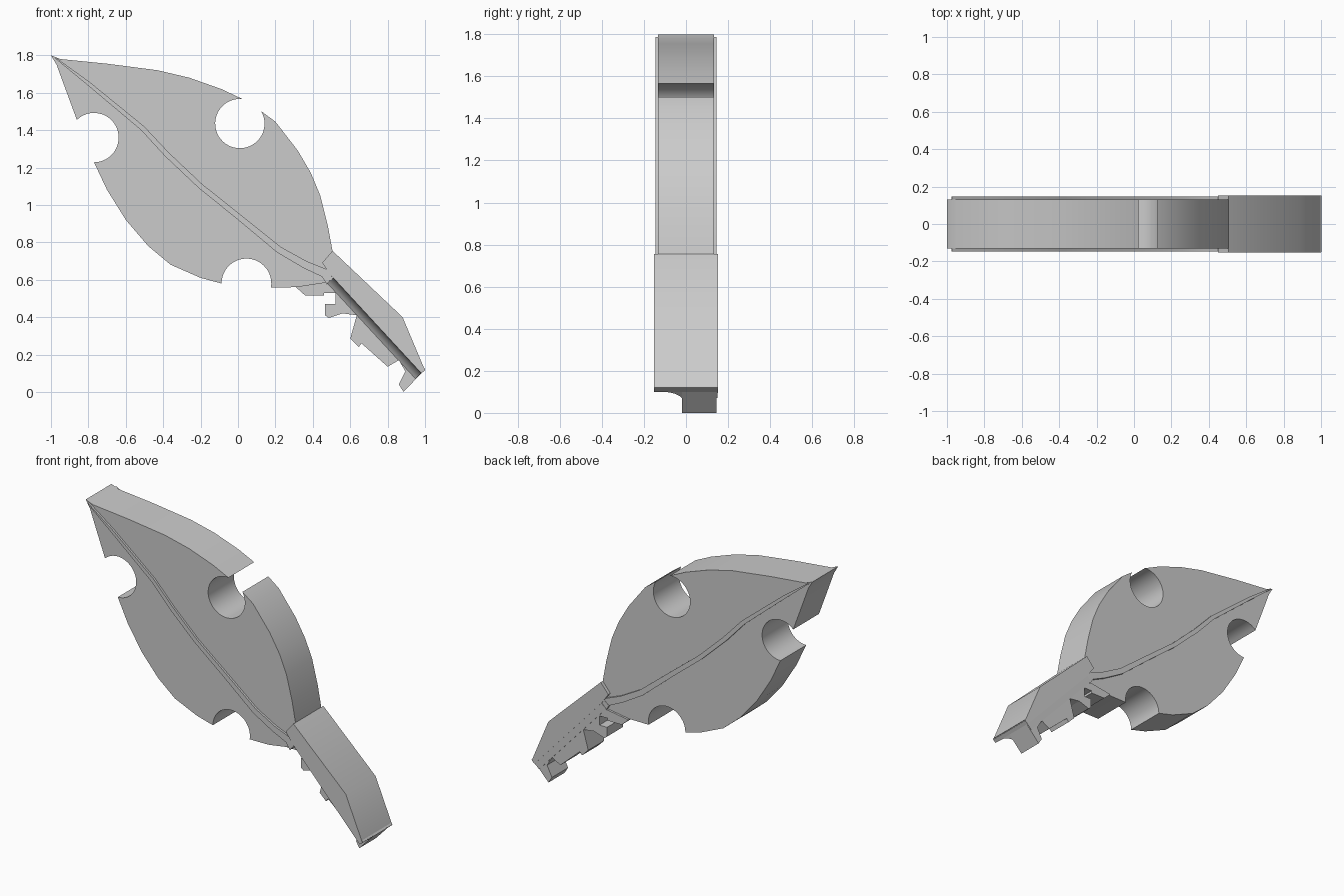
import bpy, bmesh, math
from mathutils import Vector


def prism(name, pts, offset):
    """Extrude a planar 3D outline along an offset vector."""
    bm = bmesh.new()
    face = bm.faces.new([bm.verts.new(p) for p in pts])
    geom = bmesh.ops.extrude_face_region(bm, geom=[face], use_keep_orig=True)["geom"]
    bmesh.ops.translate(bm, vec=offset, verts=[g for g in geom if isinstance(g, bmesh.types.BMVert)])
    bmesh.ops.recalc_face_normals(bm, faces=bm.faces)
    me = bpy.data.meshes.new(name)
    bm.to_mesh(me)
    bm.free()
    me.shade_smooth()
    me.set_sharp_from_angle(angle=math.radians(25))
    ob = bpy.data.objects.new(name, me)
    bpy.context.collection.objects.link(ob)
    return ob


def slab(name, xz, y0, y1):
    """Front-view outline given thickness from y0 to y1."""
    return prism(name, [(x, y0, z) for x, z in xz], (0, y1 - y0, 0))


def arc(cx, cz, r, a0, a1, n=24):
    return [(cx + r * math.cos(math.radians(a0 + (a1 - a0) * i / n)),
             cz + r * math.sin(math.radians(a0 + (a1 - a0) * i / n))) for i in range(n + 1)]


# Leaf-shaped head with three round bites
leaf = [(-1, 1.8), (-0.95, 1.78), (-0.7, 1.755), (-0.43, 1.72), (-0.26, 1.68), (-0.09, 1.62)]
leaf += arc(0.01, 1.435, 0.132, 84, 390, 36)
leaf += [(0.2, 1.445), (0.32, 1.29), (0.39, 1.17), (0.44, 1.05), (0.48, 0.89), (0.505, 0.755),
         (0.52, 0.63), (0.475, 0.585), (0.31, 0.56)]
leaf += arc(0.045, 0.58, 0.133, -9, 180)
leaf += [(-0.2, 0.61), (-0.36, 0.68), (-0.48, 0.78), (-0.6, 0.92), (-0.7, 1.08)]
leaf += arc(-0.77, 1.36, 0.132, -90, 134)
leaf += [(-0.93, 1.64), (-0.97, 1.75)]
slab("leaf_head", leaf, -0.132, 0.132)

# Raised centre vein on both faces: point plus half width
spine = [(-0.975, 1.785, 0.003), (-0.8, 1.65, 0.010), (-0.51, 1.41, 0.013), (-0.38, 1.27, 0.014),
         (-0.2, 1.10, 0.014), (0, 0.94, 0.015), (0.22, 0.76, 0.018), (0.36, 0.68, 0.02), (0.51, 0.615, 0.025)]
left, right = [], []
for i, (x, z, w) in enumerate(spine):
    a, b = spine[max(i - 1, 0)], spine[min(i + 1, len(spine) - 1)]
    d = Vector((b[0] - a[0], b[1] - a[1])).normalized()
    left.append((x - d.y * w, z + d.x * w))
    right.append((x + d.y * w, z - d.x * w))
slab("leaf_vein", left + right[::-1], -0.146, 0.146)

# Key shaft: thick upper bar
slab("shaft_bar", [(0.505, 0.755), (0.88, 0.40), (1.0, 0.115), (0.98, 0.1), (0.5, 0.62), (0.45, 0.69)],
     -0.153, 0.153)

# Collar where the shaft meets the leaf
slab("shaft_collar", [(0.49, 0.65), (0.51, 0.62), (0.475, 0.575), (0.45, 0.615)], -0.148, 0.148)

# Scooped strip below the bar, swept along the shaft
start, end = Vector((0.5, 0, 0.62)), Vector((0.98, 0, 0.1))
down = Vector((-0.73, 0, -0.68))
scoop = [(-0.15, -0.03), (-0.15, 0), (-0.08, 0.003), (-0.05, 0.014), (-0.03, 0.03), (-0.02, 0.043),
         (0.15, 0.043), (0.152, -0.03)]
prism("shaft_scoop", [start + down * d + Vector((0, y, 0)) for y, d in scoop], end - start)

# Key teeth on the rear half
slab("key_teeth", [(0.52, 0.62), (0.475, 0.585), (0.31, 0.56), (0.36, 0.515), (0.46, 0.515), (0.46, 0.53),
                   (0.52, 0.53), (0.52, 0.47), (0.465, 0.47), (0.465, 0.41), (0.485, 0.395), (0.56, 0.42),
                   (0.635, 0.41), (0.6, 0.285), (0.645, 0.24), (0.66, 0.26), (0.8, 0.135), (0.86, 0.17),
                   (0.895, 0.11), (0.86, 0.04), (0.885, 0.0), (0.98, 0.1)], -0.02, 0.145)
